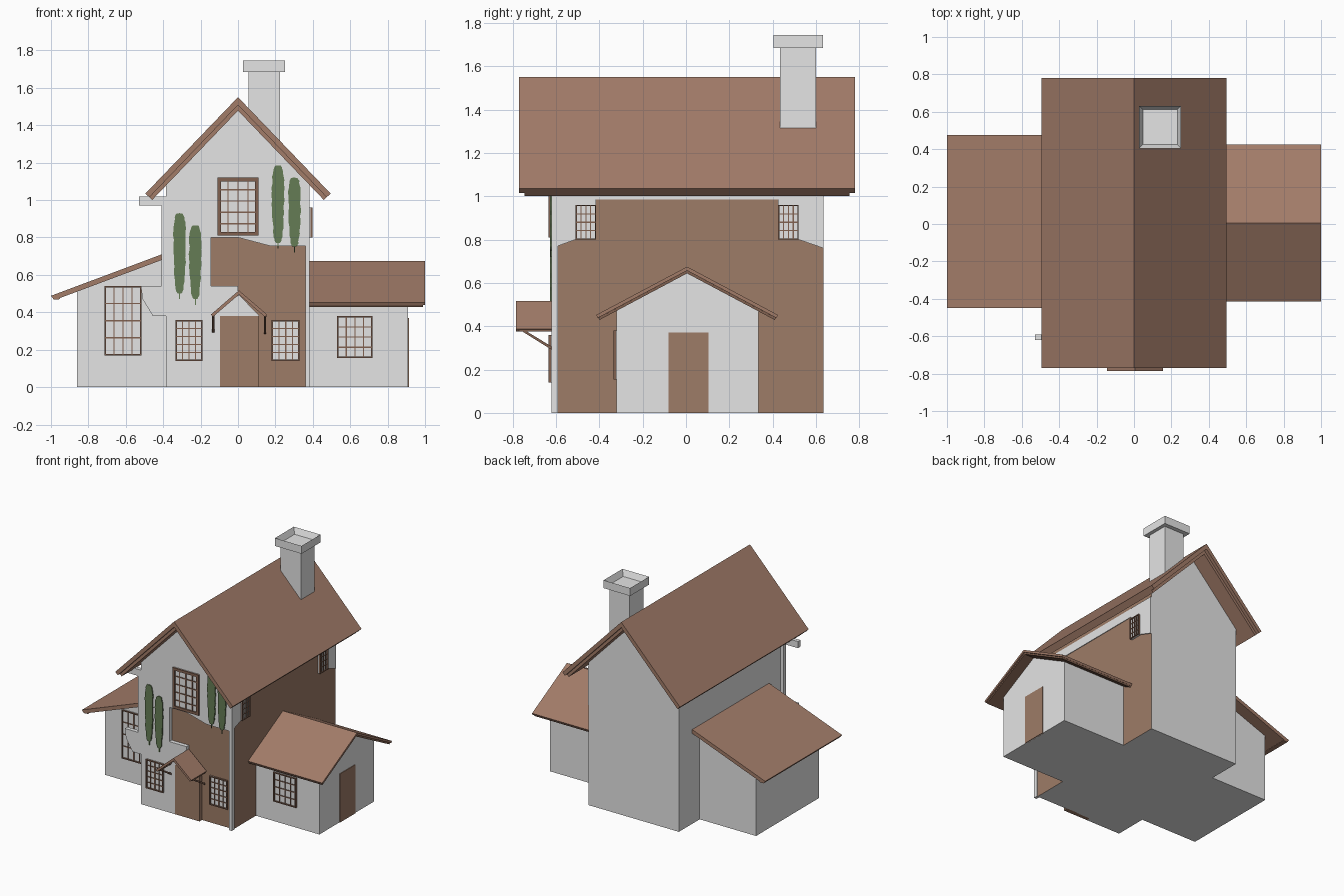
import bpy, bmesh, math, random
from mathutils import Vector

random.seed(4)
cube = bpy.data.objects.get("Cube")
if cube:
    bpy.data.objects.remove(cube, do_unlink=True)


def material(name, rgb):
    m = bpy.data.materials.new(name)
    m.use_nodes = True
    m.diffuse_color = (*rgb, 1)
    m.node_tree.nodes["Principled BSDF"].inputs["Base Color"].default_value = (*rgb, 1)
    return m


PLASTER = material("white plaster", (0.78, 0.78, 0.78))
ROOF = material("roof brown", (0.36, 0.20, 0.14))
WALL = material("wall brown", (0.34, 0.20, 0.135))
FRAME = material("dark wood", (0.22, 0.12, 0.08))
LEAF = material("leaf green", (0.13, 0.20, 0.09))


def finish(name, bm, *mats):
    bmesh.ops.recalc_face_normals(bm, faces=bm.faces[:])
    mesh = bpy.data.meshes.new(name)
    bm.to_mesh(mesh)
    bm.free()
    for m in mats:
        mesh.materials.append(m)
    ob = bpy.data.objects.new(name, mesh)
    bpy.context.collection.objects.link(ob)
    return ob


def prism(name, pts, axis, a, b, *mats):
    """Extrude an outline (xz along y, or yz along x) from a to b."""
    bm = bmesh.new()
    place = (lambda p: (p[0], a, p[1])) if axis == "y" else (lambda p: (a, p[0], p[1]))
    face = bm.faces.new([bm.verts.new(place(p)) for p in pts])
    new = bmesh.ops.extrude_face_region(bm, geom=[face])["geom"]
    step = (0, b - a, 0) if axis == "y" else (b - a, 0, 0)
    bmesh.ops.translate(bm, vec=step, verts=[g for g in new if isinstance(g, bmesh.types.BMVert)])
    return finish(name, bm, *mats)


def add_box(bm, lo, hi):
    vs = bmesh.ops.create_cube(bm, size=1)["verts"]
    lo, hi = Vector(lo), Vector(hi)
    for v in vs:
        v.co = [(lo[i] + hi[i]) / 2 + v.co[i] * (hi[i] - lo[i]) for i in range(3)]


def box(name, lo, hi, mat):
    bm = bmesh.new()
    add_box(bm, lo, hi)
    return finish(name, bm, mat)


def chevron(name, axis, mid, half, peak, eave, thick, a, b, mat):
    """Gable roof slab with eaves cut square to the slope."""
    slope = (peak - eave) / half
    cut = thick / (slope + 1 / slope)
    low = peak - thick
    inner = half - cut
    pts = [(mid - half, eave), (mid, peak), (mid + half, eave),
           (mid + inner, low - slope * inner), (mid, low), (mid - inner, low - slope * inner)]
    return prism(name, pts, axis, a, b, mat)


def window(name, side, wall, u0, u1, z0, z1, cols, rows, rim=0.008, bar=0.006):
    """Glazed window with a grid of bars; side is front or right."""
    def span(bm, ua, ub, za, zb, d0, d1):
        if side == "front":
            add_box(bm, (ua, wall - d1, za), (ub, wall - d0, zb))
        else:
            add_box(bm, (wall + d0, ua, za), (wall + d1, ub, zb))
    bm = bmesh.new()
    span(bm, u0, u1, z0, z1, -0.005, 0.004)
    finish(name + "_glass", bm, PLASTER)
    bm = bmesh.new()
    for i in range(cols + 1):
        w = rim if i in (0, cols) else bar
        u = u0 + w / 2 + (u1 - u0 - w) * i / cols
        span(bm, u - w / 2, u + w / 2, z0, z1, 0, 0.014 if w == rim else 0.010)
    for j in range(rows + 1):
        w = rim if j in (0, rows) else bar
        z = z0 + w / 2 + (z1 - z0 - w) * j / rows
        span(bm, u0, u1, z - w / 2, z + w / 2, 0, 0.013 if w == rim else 0.009)
    finish(name + "_bars", bm, FRAME)


# Main house: plaster at back and left, brown at front and right
body = prism("main_body", [(-0.385, 0), (0.375, 0), (0.375, 1.108), (0, 1.495), (-0.385, 1.1)],
             "y", -0.59, 0.635, PLASTER, WALL)
for f in body.data.polygons:
    if f.normal.x > 0.9 or f.normal.y < -0.9:
        f.material_index = 1

# Broken plaster facing over the front, with ragged left edge
prism("front_facing", [
    (-0.385, 0), (-0.095, 0), (-0.095, 0.38), (0, 0.49), (0, 0.54), (-0.145, 0.54),
    (-0.145, 0.80), (0, 0.80), (0.17, 0.755), (0.36, 0.755), (0.36, 0), (0.382, 0),
    (0.382, 1.1), (0, 1.495), (-0.385, 1.1), (-0.385, 1.02), (-0.53, 1.02), (-0.53, 0.97),
    (-0.41, 0.97), (-0.41, 0.54), (-0.52, 0.54), (-0.51, 0.47), (-0.455, 0.38),
    (-0.385, 0.38)], "y", -0.62, -0.59, PLASTER)

# Plaster corners under the right eave
for tag, outer, mid, inner in (("front", -0.62, -0.51, -0.415), ("back", 0.635, 0.52, 0.425)):
    prism(tag + "_corner_plaster", [(outer, 0.76), (mid, 0.80), (inner, 0.80),
                                    (inner, 1.05), (outer, 1.05)], "x", 0.37, 0.383, PLASTER)
    window(tag + "_side_window", "right", 0.383, min(mid, inner), max(mid, inner),
           0.80, 0.96, 4, 4, 0.006, 0.005)
box("eave_plaster", (0.37, -0.6, 0.985), (0.38, 0.63, 1.05), PLASTER)

# Main roof in two layers
chevron("main_roof", "y", 0, 0.495, 1.55, 1.035, 0.042, -0.77, 0.78, ROOF)
chevron("main_roof_lining", "y", 0, 0.474, 1.508, 1.015, 0.03, -0.745, 0.755, ROOF)

# Chimney with a hollow cap
box("chimney_stack", (0.055, 0.435, 1.2), (0.225, 0.60, 1.69), PLASTER)
bm = bmesh.new()
add_box(bm, (0.028, 0.405, 1.685), (0.252, 0.632, 1.745))
top = max(bm.faces, key=lambda f: f.calc_center_median().z)
bmesh.ops.inset_region(bm, faces=[top], thickness=0.028)
bmesh.ops.translate(bm, vec=(0, 0, -0.045), verts=top.verts[:])
finish("chimney_cap", bm, PLASTER)

# Left lean-to
prism("lean_to_walls", [(-0.86, 0), (-0.38, 0), (-0.38, 0.71), (-0.86, 0.53)],
      "y", -0.37, 0.385, PLASTER)
prism("lean_to_roof", [(-1, 0.488), (-0.38, 0.72), (-0.38, 0.69), (-0.955, 0.475), (-0.95, 0.47), (-0.985, 0.468)],
      "y", -0.45, 0.475, ROOF)
window("lean_to_window", "front", -0.37, -0.715, -0.515, 0.17, 0.54, 4, 4)

# Right wing with its own gable
prism("wing_walls", [(-0.32, 0), (0.335, 0), (0.335, 0.48), (0.005, 0.655), (-0.32, 0.48)],
      "x", 0.37, 0.91, PLASTER)
chevron("wing_roof", "x", 0.005, 0.42, 0.675, 0.452, 0.018, 0.37, 1.0, ROOF)
chevron("wing_roof_lining", "x", 0.005, 0.41, 0.657, 0.439, 0.013, 0.37, 0.99, FRAME)
box("wing_door", (0.9, -0.08, 0), (0.915, 0.105, 0.37), WALL)
window("wing_window", "front", -0.32, 0.53, 0.72, 0.155, 0.38, 4, 4)

# Front door, its gable and porch roof
box("front_door", (-0.095, -0.62, 0), (0.11, -0.585, 0.38), WALL)
prism("porch_gable", [(-0.1, 0.38), (0.115, 0.38), (0.005, 0.495)], "y", -0.625, -0.585, PLASTER)
chevron("porch_roof", "y", 0.005, 0.15, 0.517, 0.388, 0.022, -0.785, -0.6, ROOF)
for tag, x in (("left", 0.145), ("right", -0.132)):
    box(tag + "_porch_beam", (x - 0.007, -0.77, 0.375), (x + 0.007, -0.61, 0.39), FRAME)
    prism(tag + "_porch_brace", [(-0.77, 0.385), (-0.75, 0.385), (-0.61, 0.30), (-0.61, 0.285)],
          "x", x - 0.006, x + 0.006, FRAME)

# Front windows
window("ground_left_window", "front", -0.59, 0.18, 0.33, 0.14, 0.36, 4, 5)
window("ground_right_window", "front", -0.62, -0.335, -0.19, 0.14, 0.36, 4, 5)
window("upper_window", "front", -0.62, -0.11, 0.11, 0.81, 1.12, 4, 5, 0.02, 0.007)

# Flat climbing shrubs with ragged outlines
for i, (x, z0, z1) in enumerate([(-0.312, 0.50, 0.93), (-0.228, 0.47, 0.865),
                                 (0.214, 0.77, 1.185), (0.302, 0.75, 1.12)]):
    pts = []
    steps = 56
    for k in range(steps):
        a = math.tau * k / steps
        c, s = math.cos(a), math.sin(a)
        r = random.uniform(0.9, 1.08)
        half = 0.037 * math.copysign(abs(c) ** 0.45, c) * r
        half *= 0.88 + 0.12 * s
        pts.append((x + half, (z0 + z1) / 2 + s * (z1 - z0) / 2 * (0.97 + 0.03 * r)))
    prism(f"shrub_{i + 1}", pts, "y", -0.628, -0.62, LEAF)
    box(f"shrub_stem_{i + 1}", (x - 0.003, -0.626, z0 - 0.03), (x + 0.003, -0.62, z0 + 0.02), LEAF)
